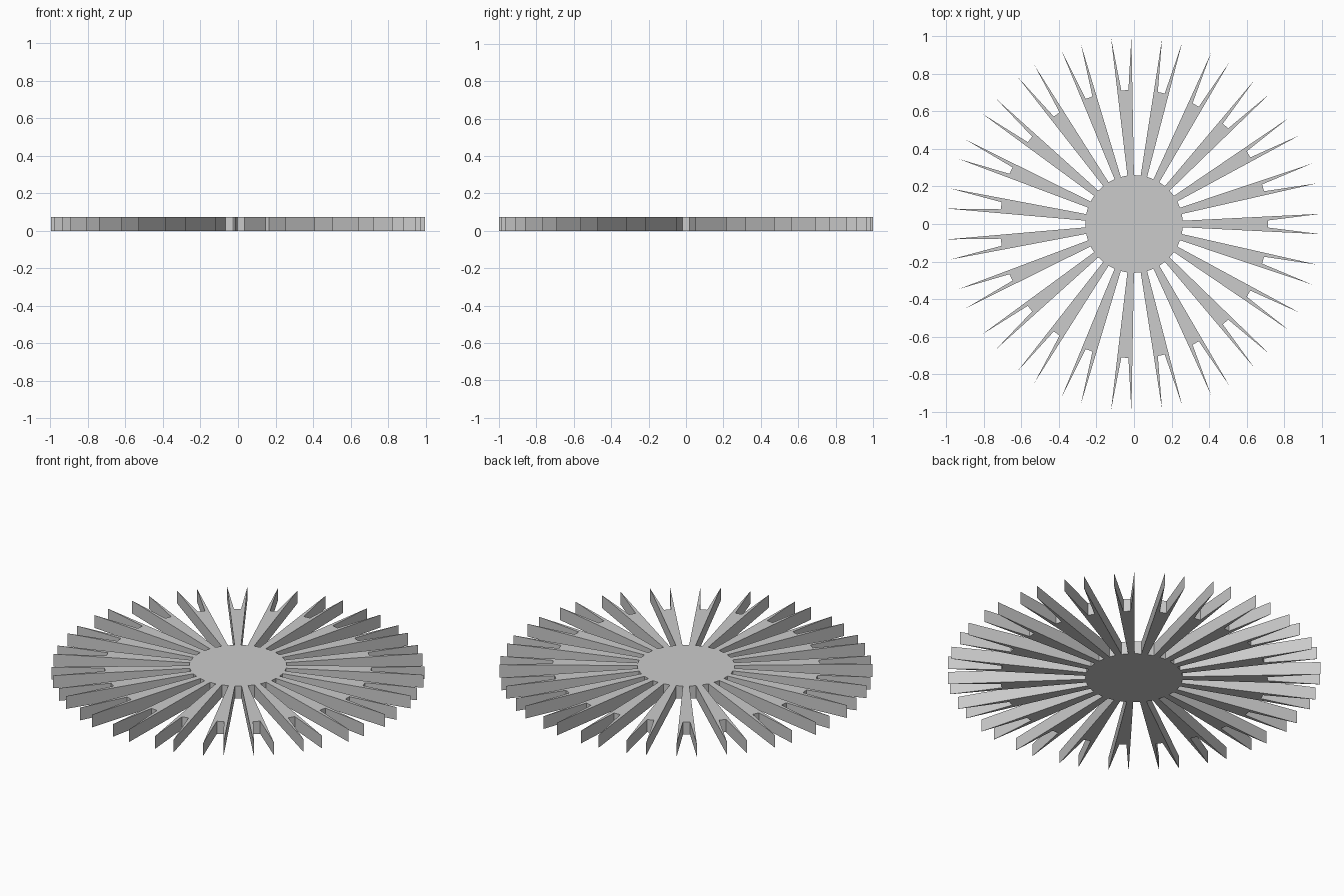
import bpy, bmesh
from math import sin, cos, pi

if "Cube" in bpy.data.objects:
    bpy.data.objects.remove(bpy.data.objects["Cube"])

N = 23            # forked spokes
HEIGHT = 0.075

# One spoke pointing along +x: base, fork tip, notch floor, fork tip, base
SPOKE = [(0.26, -0.0175), (0.9985, -0.0545), (0.715, -0.019),
         (0.715, 0.019), (0.9985, 0.0545), (0.26, 0.0175)]


def turned(p, a):
    return (p[0] * cos(a) - p[1] * sin(a), p[0] * sin(a) + p[1] * cos(a), 0)


# Flat star outline: hub and all spokes as one profile
bm = bmesh.new()
outline = [bm.verts.new(turned(p, 2 * pi * i / N)) for i in range(N) for p in SPOKE]
face = bm.faces.new(outline)

# Raise the outline into a plate
top = bmesh.ops.extrude_face_region(bm, geom=[face])["geom"]
bmesh.ops.translate(bm, vec=(0, 0, HEIGHT),
                    verts=[v for v in top if isinstance(v, bmesh.types.BMVert)])
bmesh.ops.triangulate(bm, faces=[f for f in bm.faces if len(f.verts) > 4])
bmesh.ops.recalc_face_normals(bm, faces=bm.faces)

mesh = bpy.data.meshes.new("spoked_disc")
bm.to_mesh(mesh)
bm.free()
bpy.context.collection.objects.link(bpy.data.objects.new("spoked_disc", mesh))
